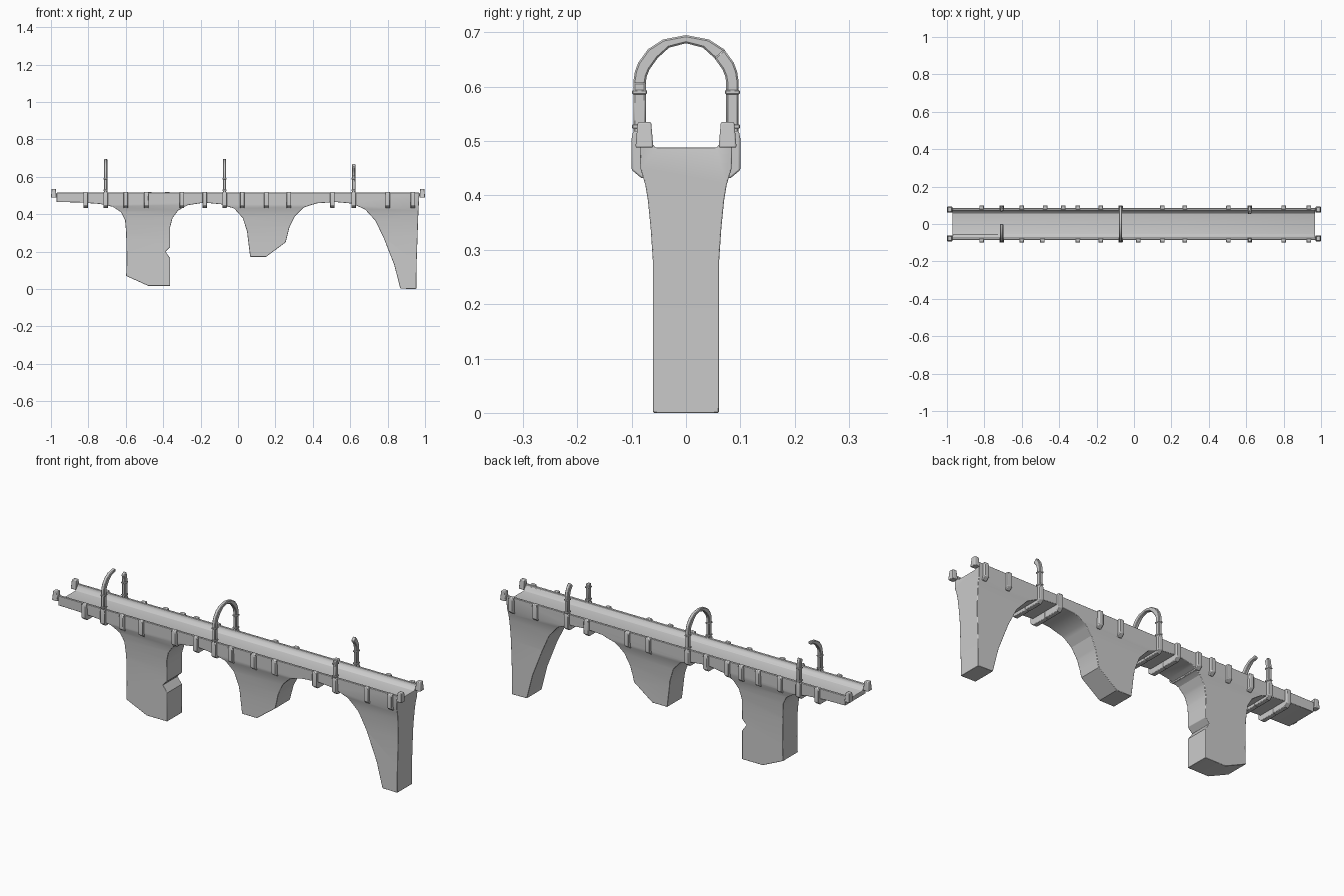
import bpy, bmesh, math
from mathutils import Vector

if "Cube" in bpy.data.objects:
    bpy.data.objects.remove(bpy.data.objects["Cube"])


def finish(name, bm, bevel, segments=2, cutter=None):
    bmesh.ops.recalc_face_normals(bm, faces=bm.faces)
    me = bpy.data.meshes.new(name)
    bm.to_mesh(me)
    bm.free()
    ob = bpy.data.objects.new(name, me)
    bpy.context.collection.objects.link(ob)
    if cutter:
        c = ob.modifiers.new("channel", 'BOOLEAN')
        c.operation, c.solver, c.object = 'DIFFERENCE', 'EXACT', cutter
    if bevel:
        m = ob.modifiers.new("soft_edges", 'BEVEL')
        m.width, m.segments = bevel, segments
        m.limit_method, m.angle_limit = 'ANGLE', math.radians(40)
    bpy.ops.object.select_all(action='DESELECT')
    ob.select_set(True)
    bpy.context.view_layer.objects.active = ob
    bpy.ops.object.shade_smooth_by_angle(angle=math.radians(35))
    return ob


def prism(name, pts, x, width, side=1, bevel=0.003, segments=1):
    """Extrude a (y, z) outline along x, centred on x; side=-1 flips it to the front."""
    bm = bmesh.new()
    f = bm.faces.new([bm.verts.new((x - width / 2, side * y, z)) for y, z in pts])
    r = bmesh.ops.extrude_face_region(bm, geom=[f])
    vs = [g for g in r['geom'] if isinstance(g, bmesh.types.BMVert)]
    bmesh.ops.translate(bm, verts=vs, vec=(width, 0, 0))
    return finish(name, bm, bevel, segments)


# Body: arched side outline with three broken piers
outline = [(-.97, .515), (-.97, .465), (-.85, .463), (-.74, .455), (-.67, .44), (-.625, .41),
           (-.604, .37), (-.598, .3), (-.595, .15), (-.598, .07), (-.48, .017), (-.363, .017), (-.363, .165),
           (-.388, .2), (-.363, .225), (-.363, .33), (-.35, .38), (-.32, .42), (-.27, .448),
           (-.18, .462), (-.09, .453), (-.02, .43), (.025, .38), (.048, .31), (.065, .172),
           (.15, .172), (.255, .25), (.275, .33), (.305, .39), (.35, .435), (.42, .458),
           (.52, .465), (.61, .457), (.68, .425), (.735, .365), (.78, .27), (.835, .13),
           (.868, .002), (.953, 0), (.955, .14), (.964, .4), (.97, .515)]
# Half width of the body by height
widths = [(0, .0605), (.28, .061), (.34, .065), (.39, .07), (.42, .075), (.45, .084), (.6, .087)]


def half_width(z):
    for (a, wa), (b, wb) in zip(widths, widths[1:]):
        if z <= b:
            return wa + (wb - wa) * (z - a) / (b - a)
    return widths[-1][1]


# Walkway channel with sloping sides, cut out of the body
channel = prism("channel_cutter", [(-.056, .488), (.056, .488), (.068, .501), (.073, .508), (.073, .55),
                                   (-.073, .55), (-.073, .508), (-.068, .501)], 0, 2.2, 1, 0)
channel.hide_render = True
channel.hide_viewport = True

bm = bmesh.new()
face = bm.faces.new([bm.verts.new((x, 0, z)) for x, z in outline])
face.normal_update()
bmesh.ops.triangulate(bm, faces=[face])
for z, w in widths[1:-1]:
    bmesh.ops.bisect_plane(bm, geom=bm.verts[:] + bm.edges[:] + bm.faces[:],
                           plane_co=(0, 0, z), plane_no=(0, 0, 1))
r = bmesh.ops.extrude_face_region(bm, geom=bm.faces[:])
back = {g for g in r['geom'] if isinstance(g, bmesh.types.BMVert)}
for v in bm.verts:
    v.co.y = half_width(v.co.z) * (1 if v in back else -1)
bm.normal_update()
bmesh.ops.recalc_face_normals(bm, faces=bm.faces)
bmesh.ops.dissolve_limit(bm, angle_limit=math.radians(.5), verts=bm.verts, edges=bm.edges)
finish("bridge_body", bm, .004, 2, channel)

# Straps hooking round the edge and under the deck
strap = [(0, .475), (.078, .475), (.078, .519), (.097, .519), (.1, .505), (.1, .447), (.082, .432), (0, .432)]
common = [-.815, -.708, -.6, -.3, -.178, -.072, .152, .272, .505, .618, .8, .935]
for side, tag, extra in ((-1, "front", [-.49, .023]), (1, "back", [-.475, -.378])):
    for x in common + extra:
        prism(tag + "_strap", strap, x, .024, side, .003, 2)

# End posts, tapering upward
for sx in (-1, 1):
    for sy in (-1, 1):
        bm = bmesh.new()
        bmesh.ops.create_cube(bm, size=1)
        for v in bm.verts:
            k = .75 if v.co.z > 0 else 1
            v.co = Vector((sx * .985 + v.co.x * .03 * k, sy * .0765 + v.co.y * .033 * k,
                           .5115 + v.co.z * .047))
        finish("end_post", bm, .003)

# Hoops: outer and inner lines of half an arch, some broken off
outer = [(.097, .5), (.097, .608), (.094, .628), (.088, .644), (.07, .669), (.042, .687), (0, .695)]
inner = [(.074, .5), (.074, .608), (.072, .62), (.067, .632), (.052, .653), (.031, .672), (0, .68)]


def collars(x, side):
    for z in (.527, .59):
        prism("hoop_collar", [(.072, z - .004), (.072, z + .004), (.099, z + .004), (.099, z - .004)],
              x, .023, side, .0015)


def hoop_piece(name, x, side, count):
    prism(name, outer[:count] + inner[:count][::-1], x, .018, side, .003, 1)
    collars(x, side)


full = outer + [(-y, z) for y, z in outer[-2::-1]]
full += [(-y, z) for y, z in inner] + inner[-2::-1]
prism("middle_hoop", full, -.072, .018, 1, .003, 1)
collars(-.072, 1)
collars(-.072, -1)
hoop_piece("left_hoop_half", -.708, -1, 7)
hoop_piece("left_hoop_stub", -.708, 1, 4)
hoop_piece("right_hoop_hook", .618, 1, 5)
hoop_piece("right_hoop_stub", .618, -1, 2)
